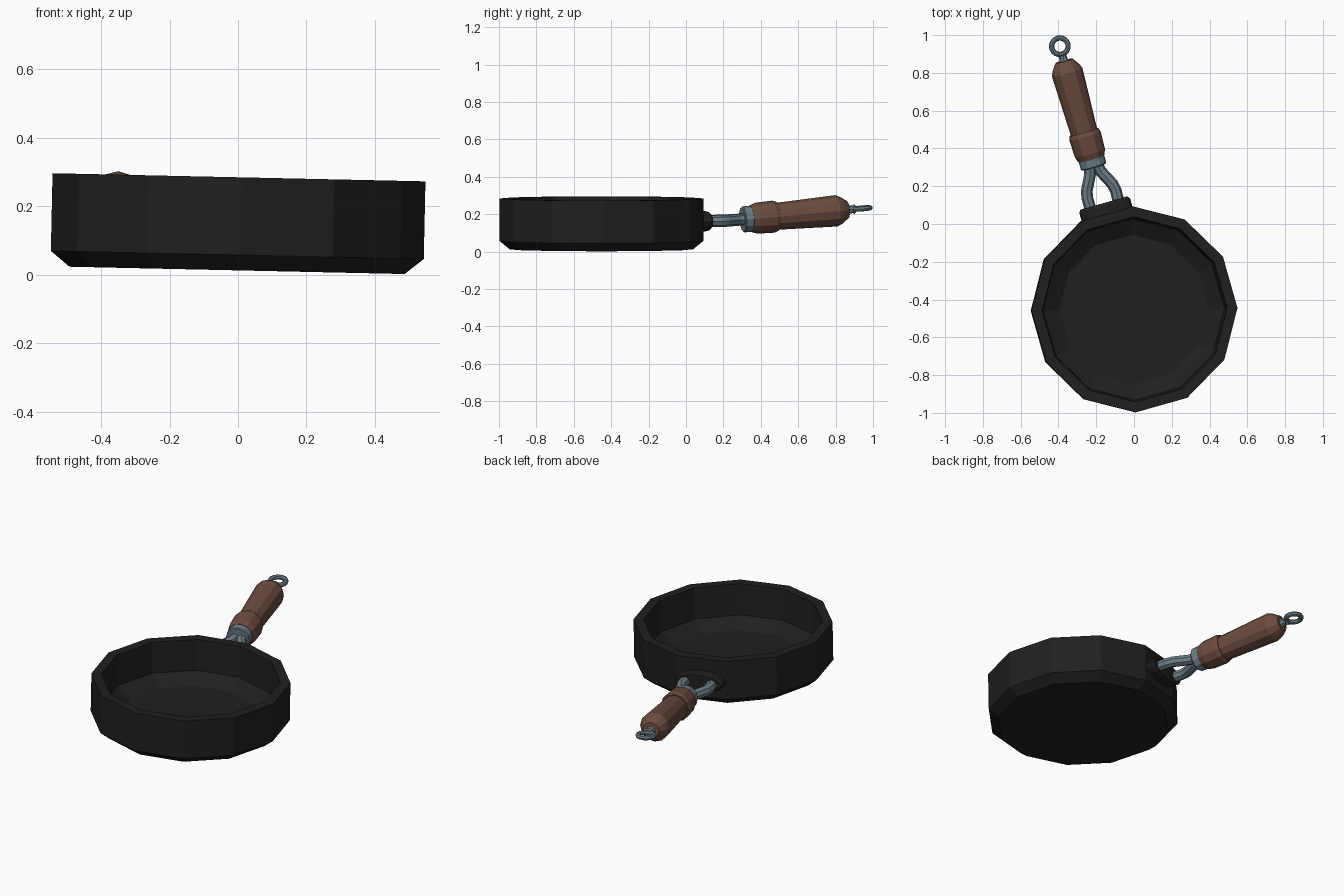
import bpy, bmesh, math
from mathutils import Matrix, Vector

if "Cube" in bpy.data.objects:
    bpy.data.objects.remove(bpy.data.objects["Cube"])

R, T = Matrix.Rotation, Matrix.Translation
rad = math.radians

# Whole model frame: origin under the pan, +y along the handle, slightly tilted
BASE = T((-0.003, -0.452, 0.0125)) @ R(rad(1.25), 4, 'Y') @ R(rad(15.8), 4, 'Z')
# Handle frame: +z runs outward along the handle, origin at the collar
HANDLE = BASE @ T((0, 0.807, 0.157)) @ R(rad(4.75), 4, 'X') @ R(rad(-90), 4, 'X')


def material(name, color):
    m = bpy.data.materials.new(name)
    m.diffuse_color = (*color, 1)
    m.use_nodes = True
    m.node_tree.nodes["Principled BSDF"].inputs["Base Color"].default_value = m.diffuse_color
    return m


IRON = material("iron", (0.014, 0.014, 0.014))
WOOD = material("wood", (0.15, 0.072, 0.05))
STEEL = material("steel", (0.15, 0.21, 0.25))


def add(name, data, mat, frame):
    data.materials.append(mat)
    ob = bpy.data.objects.new(name, data)
    bpy.context.collection.objects.link(ob)
    ob.matrix_world = frame
    return ob


def sweep(name, profile, sides, mat, frame, phase=0.0, closed=False, squash=1.0):
    """Turn (radius, height) points about z; ends are capped unless closed."""
    bm = bmesh.new()
    rings = []
    for r, z in profile:
        rings.append([bm.verts.new((r * math.cos(a), r * squash * math.sin(a), z))
                      for a in (phase + math.tau * i / sides for i in range(sides))])
    pairs = list(zip(rings, rings[1:]))
    if closed:
        pairs.append((rings[-1], rings[0]))
    else:
        bm.faces.new(rings[0])
        bm.faces.new(rings[-1])
    for a, b in pairs:
        for i in range(sides):
            j = (i + 1) % sides
            bm.faces.new((a[i], a[j], b[j], b[i]))
    bmesh.ops.recalc_face_normals(bm, faces=bm.faces)
    me = bpy.data.meshes.new(name)
    bm.to_mesh(me)
    bm.free()
    return add(name, me, mat, frame)


# Twelve-sided pan: underside, wall, rim, inner wall, floor
sweep("pan", [(0.49, 0), (0.545, 0.045), (0.545, 0.272), (0.49, 0.272),
              (0.48, 0.09), (0.395, 0.035)], 12, IRON, BASE, rad(15))

# Oval mounting plate on the pan wall
sweep("mounting_plate", [(0.14, 0.50), (0.14, 0.57), (0.13, 0.585)], 16, IRON,
      BASE @ T((0, 0, 0.147)) @ R(rad(-90), 4, 'X'), squash=0.4)

# Pair of bent rods that meet at the collar
for side, label in ((-1, "left"), (1, "right")):
    cu = bpy.data.curves.new(label + "_rod", 'CURVE')
    cu.dimensions = '3D'
    cu.bevel_depth = 0.031
    cu.bevel_resolution = 2
    cu.use_fill_caps = True
    path = [(0.077, 0.57, 0.147), (0.078, 0.635, 0.148), (0.07, 0.672, 0.149),
            (0.03, 0.75, 0.153), (0.018, 0.80, 0.157)]
    sp = cu.splines.new('POLY')
    sp.points.add(len(path) - 1)
    for p, (x, y, z) in zip(sp.points, path):
        p.co = (side * x, y, z, 1)
    sp.use_smooth = False
    add(label + "_rod", cu, STEEL, BASE)

# Steel collar
sweep("collar", [(0.066, -0.023), (0.07, -0.018), (0.07, 0.025)], 12, STEEL, HANDLE)

# Wooden ferrule and grip
sweep("ferrule", [(0.072, 0.022), (0.083, 0.055), (0.086, 0.148), (0.078, 0.17)],
      12, WOOD, HANDLE)
sweep("grip", [(0.071, 0.14), (0.084, 0.50), (0.072, 0.527), (0.047, 0.562)],
      12, WOOD, HANDLE)

# Hanging stem and ring
sweep("stem", [(0.03, 0.555), (0.022, 0.57), (0.02, 0.592), (0.027, 0.598), (0.02, 0.606)],
      8, STEEL, HANDLE)
section = [(0.044 + 0.014 * math.cos(a), 0.014 * math.sin(a))
           for a in (math.tau * i / 8 for i in range(8))]
sweep("hanging_ring", section, 16, STEEL,
      HANDLE @ T((0, 0, 0.643)) @ R(rad(90), 4, 'X'), closed=True)
